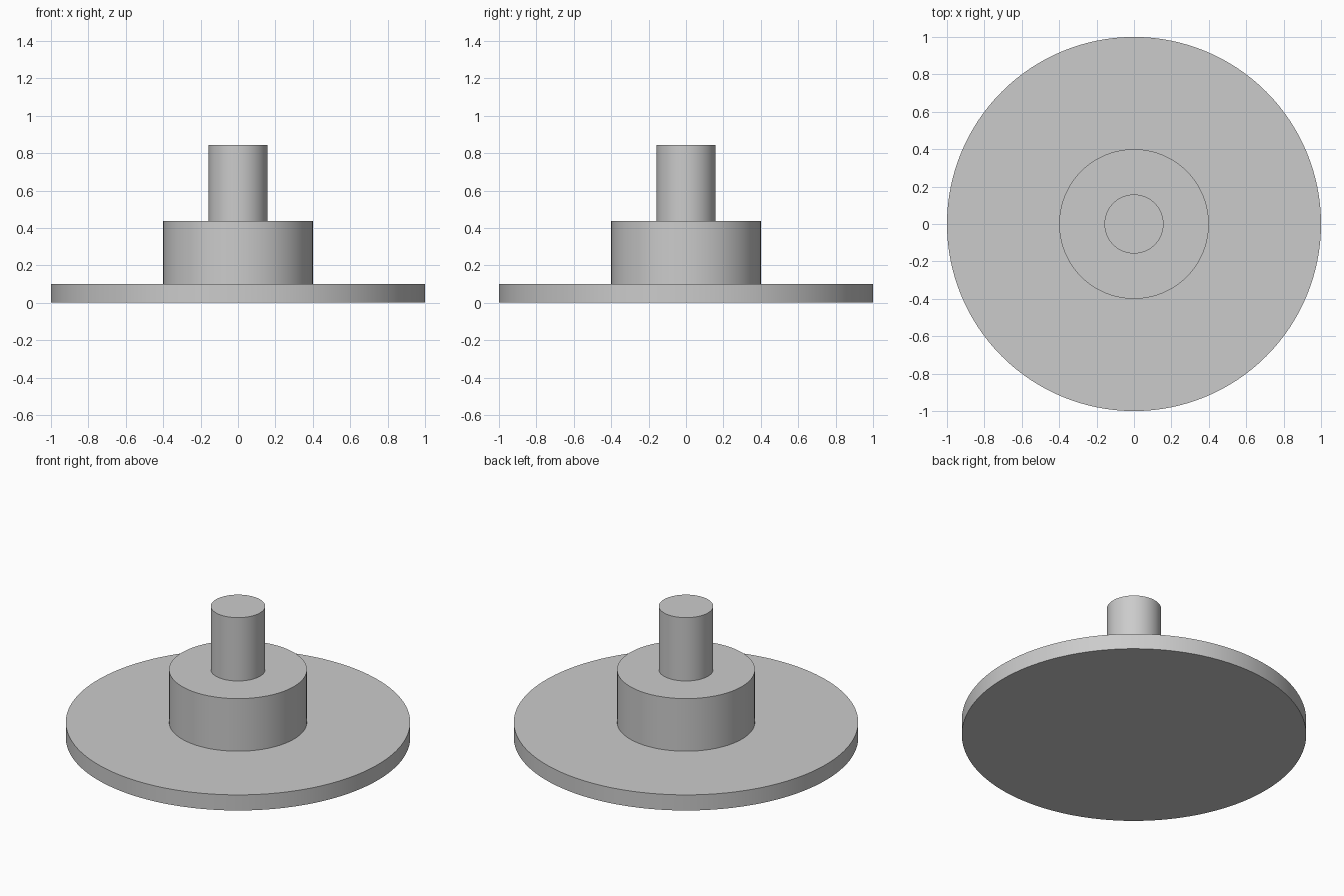
import bpy
import math

default = bpy.data.objects.get("Cube")
if default:
    bpy.data.objects.remove(default, do_unlink=True)

# One plain grey for the whole model
grey = bpy.data.materials.new("plain grey")
grey.use_nodes = True
colour = (0.6, 0.6, 0.6, 1.0)
grey.diffuse_color = colour
grey.node_tree.nodes["Principled BSDF"].inputs["Base Color"].default_value = colour


def disc(name, radius, bottom, top):
    """Smooth-sided upright cylinder between two heights."""
    bpy.ops.mesh.primitive_cylinder_add(
        vertices=128, radius=radius, depth=top - bottom,
        location=(0, 0, (bottom + top) / 2))
    part = bpy.context.object
    part.name = name
    part.data.materials.append(grey)
    bpy.ops.object.shade_smooth_by_angle(angle=math.radians(30))
    return part


# Wide flange, hub and shaft stacked on one axis
disc("base_flange", 1.0, 0.0, 0.1)
disc("hub", 0.4, 0.1, 0.437)
disc("shaft", 0.158, 0.437, 0.843)
